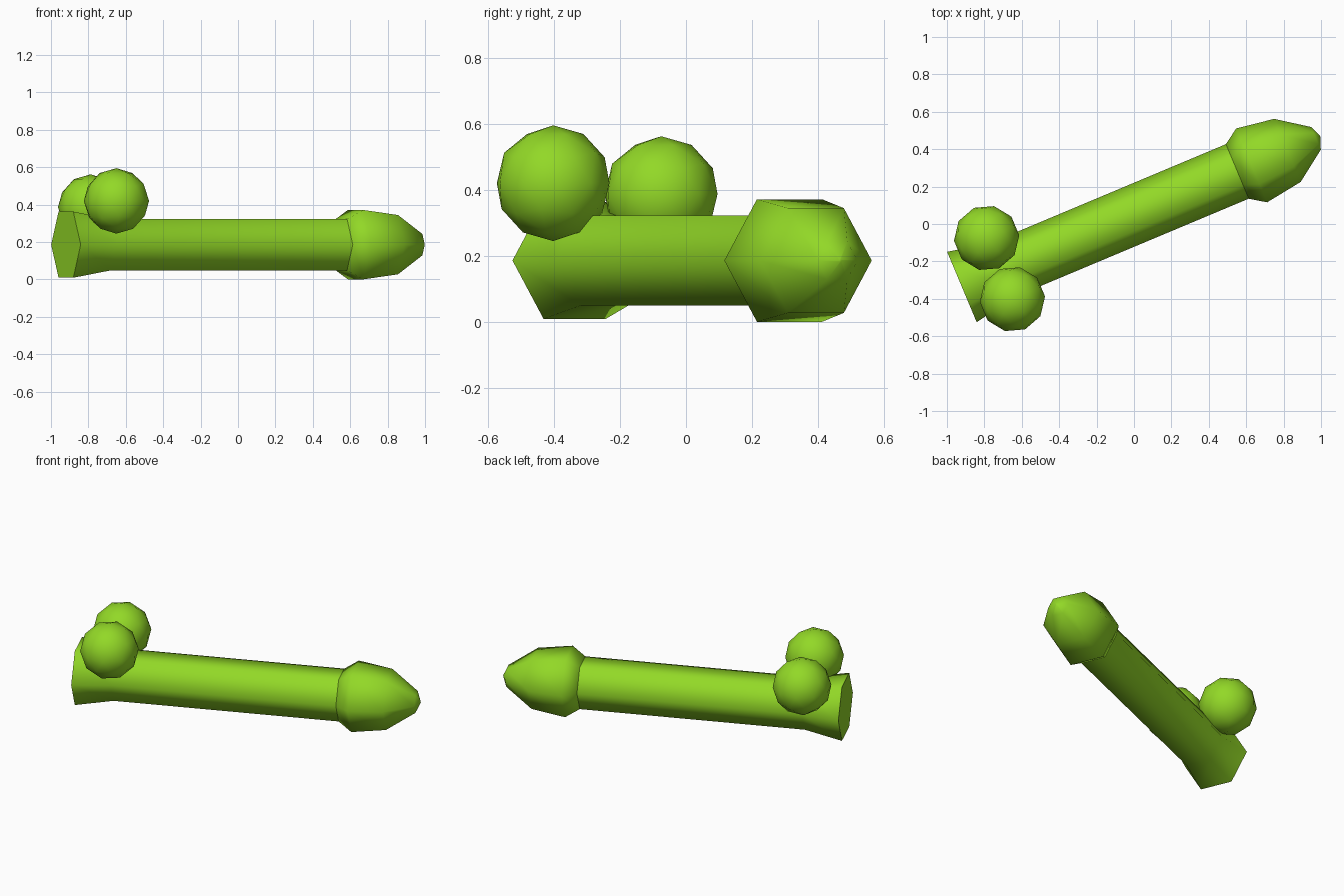
import bpy, bmesh, math
from mathutils import Matrix, Vector

if "Cube" in bpy.data.objects:
    bpy.data.objects.remove(bpy.data.objects["Cube"])

green = bpy.data.materials.new("lime_green")
green.diffuse_color = (0.29, 0.69, 0.02, 1)
green.use_nodes = True
green.node_tree.nodes["Principled BSDF"].inputs["Base Color"].default_value = green.diffuse_color

ANGLE = math.atan2(0.387, 0.922)          # heading of the long axis seen from the top
PLACE = Matrix.Translation((-0.92, -0.337, 0.186)) @ Matrix.Rotation(ANGLE, 4, 'Z')
SIDES = 6


def finish(bm, name, angle):
    bmesh.ops.recalc_face_normals(bm, faces=bm.faces)
    mesh = bpy.data.meshes.new(name)
    bm.to_mesh(mesh)
    bm.free()
    mesh.materials.append(green)
    obj = bpy.data.objects.new(name, mesh)
    bpy.context.collection.objects.link(obj)
    bpy.ops.object.select_all(action='DESELECT')
    obj.select_set(True)
    bpy.context.view_layer.objects.active = obj
    bpy.ops.object.shade_smooth_by_angle(angle=math.radians(angle))
    return obj


def lathe(name, profile):
    """Six-sided form from (distance along axis, radius) rings, capped at both ends."""
    bm = bmesh.new()
    rings = []
    for t, r in profile:
        ring = []
        for i in range(SIDES):
            a = math.tau * i / SIDES
            ring.append(bm.verts.new(PLACE @ Vector((t, r * math.cos(a), r * math.sin(a)))))
        rings.append(ring)
    for a, b in zip(rings, rings[1:]):
        for i in range(SIDES):
            j = (i + 1) % SIDES
            bm.faces.new((a[i], a[j], b[j], b[i]))
    bm.faces.new(rings[0])
    bm.faces.new(rings[-1])
    bmesh.ops.remove_doubles(bm, verts=bm.verts, dist=0.0005)
    return finish(bm, name, 70)


def ball(name, centre, radius, tilt):
    bm = bmesh.new()
    matrix = Matrix.Translation(centre) @ Matrix.Rotation(tilt, 4, 'Z')
    bmesh.ops.create_icosphere(bm, subdivisions=2, radius=radius, matrix=matrix)
    return finish(bm, name, 60)


# long shaft with flared foot
lathe("shaft", [(0, 0.204), (0.23, 0.158), (1.6, 0.158)])
# wider pointed cap at the far end
lathe("end_cap", [(1.597, 0.158), (1.68, 0.214), (1.887, 0.183), (2.053, 0.066), (2.078, 0.004)])
# two balls near the foot
ball("front_ball", (-0.65, -0.402, 0.42), 0.175, ANGLE)
ball("back_ball", (-0.788, -0.075, 0.387), 0.175, ANGLE)
